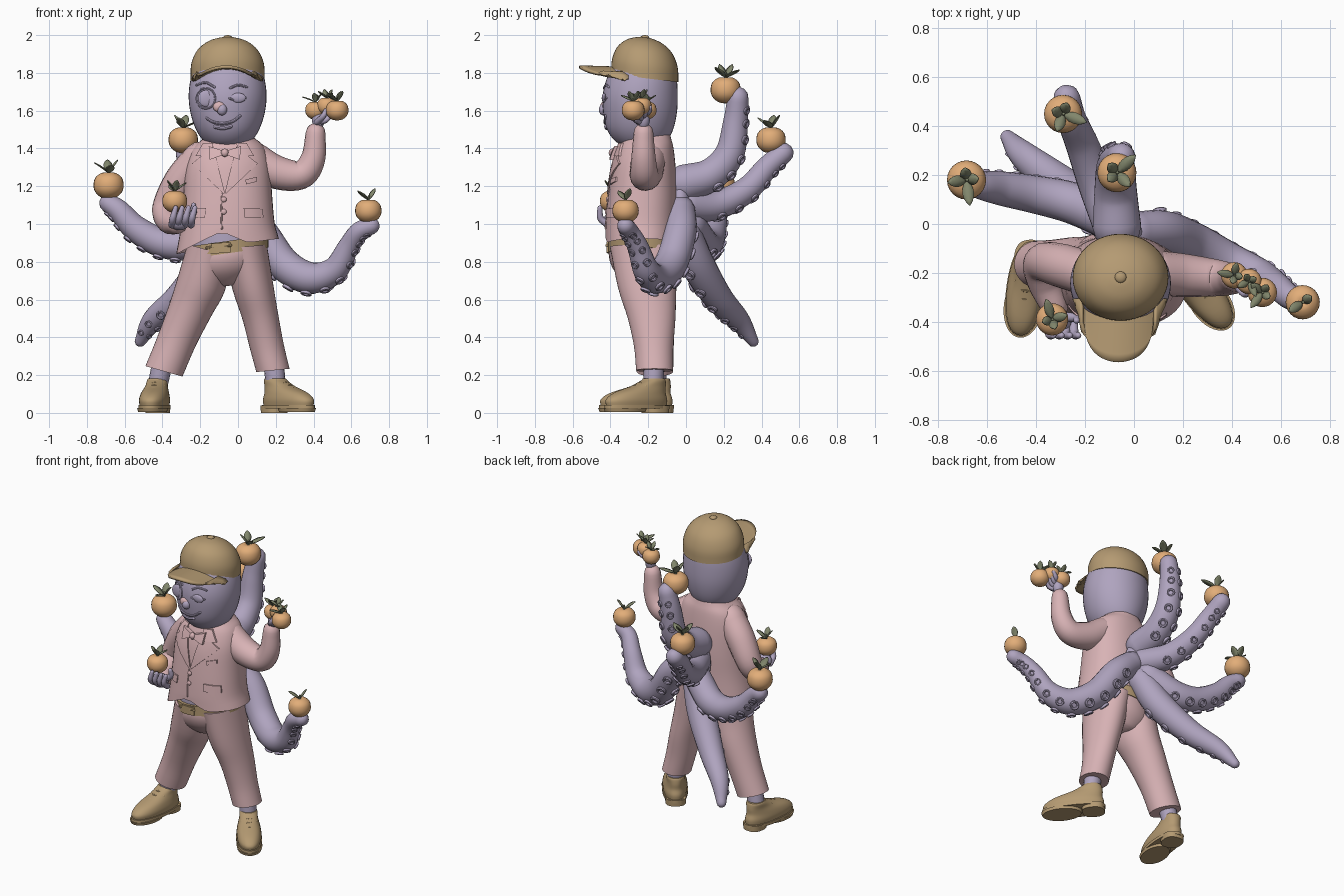
import bpy, bmesh, math
from math import sin, cos, pi
from mathutils import Vector as V, Matrix
from mathutils.bvhtree import BVHTree

cube = bpy.data.objects.get("Cube")
if cube:
    bpy.data.objects.remove(cube)


def material(name, rgb):
    m = bpy.data.materials.new(name)
    m.use_nodes = True
    m.diffuse_color = (*rgb, 1)
    m.node_tree.nodes["Principled BSDF"].inputs["Base Color"].default_value = (*rgb, 1)
    return m


SKIN = material("lilac skin", (.43, .37, .52))
PINK = material("pink cloth", (.69, .45, .465))
TAN = material("tan leather", (.46, .325, .17))
ORANGE = material("orange peel", (.76, .42, .19))
GREEN = material("leaf green", (.22, .24, .15))
made = []


# ---------- helpers ----------
def finish(name, bm, mat):
    bmesh.ops.recalc_face_normals(bm, faces=bm.faces)
    me = bpy.data.meshes.new(name)
    bm.to_mesh(me)
    bm.free()
    me.materials.append(mat)
    ob = bpy.data.objects.new(name, me)
    bpy.context.collection.objects.link(ob)
    made.append(ob)
    return ob


def add_rings(bm, rings, caps=(True, True), closed=True):
    rows = [[bm.verts.new(p) for p in r] for r in rings]
    n = len(rows[0])
    for a, b in zip(rows, rows[1:]):
        for i in range(n if closed else n - 1):
            j = (i + 1) % n
            bm.faces.new((a[i], a[j], b[j], b[i]))
    for row, cap in zip((rows[0], rows[-1]), caps):
        if cap and closed:
            bm.faces.new(row)


def spline(pts, steps):
    """Catmull-Rom through the points"""
    p = [V(q) for q in pts]
    p = [p[0] * 2 - p[1]] + p + [p[-1] * 2 - p[-2]]
    out = []
    for a, b, c, d in zip(p, p[1:], p[2:], p[3:]):
        for k in range(steps):
            t = k / steps
            out.append(.5 * (2 * b + (c - a) * t + (2 * a - 5 * b + 4 * c - d) * t * t
                             + (3 * b - a - 3 * c + d) * t ** 3))
    return out + [p[-2]]


def loft(name, rings, mat, steps=4, n=40, e=1.0, tilt=(0, 0), caps=(True, True)):
    """Horizontal oval sections: cx, cy, z, rx, ry"""
    rows = []
    mids = spline([r[:3] for r in rings], steps)
    sizes = spline([(r[3], r[4], 0) for r in rings], steps)
    for mid, size in zip(mids, sizes):
        row = []
        for i in range(n):
            c, s = cos(2 * pi * i / n), sin(2 * pi * i / n)
            x = max(size.x, .003) * math.copysign(abs(c) ** e, c)
            y = max(size.y, .003) * math.copysign(abs(s) ** e, s)
            row.append(mid + V((x, y, tilt[0] * x + tilt[1] * y)))
        rows.append(row)
    bm = bmesh.new()
    add_rings(bm, rows, caps)
    return finish(name, bm, mat)


def tube(name, pts, radii, mat, steps=6, n=16):
    """Round-ended tapering tube; returns its samples"""
    path = spline(pts, steps)
    rad = [q.x for q in spline([(r, 0, 0) for r in radii], steps)]
    tan = [(path[min(i + 1, len(path) - 1)] - path[max(i - 1, 0)]).normalized()
           for i in range(len(path))]
    sec = [(path[0] - tan[0] * rad[0] * sin(a), tan[0], rad[0] * cos(a)) for a in (1.45, 1, .5)]
    sec += list(zip(path, tan, rad))
    sec += [(path[-1] + tan[-1] * rad[-1] * sin(a), tan[-1], rad[-1] * cos(a)) for a in (.5, 1, 1.45)]
    side, prev, rows = tan[0].orthogonal().normalized(), tan[0], []
    for p, t, r in sec:
        side = prev.rotation_difference(t) @ side
        prev, up = t, t.cross(side)
        rows.append([p + r * (side * cos(2 * pi * i / n) + up * sin(2 * pi * i / n)) for i in range(n)])
    bm = bmesh.new()
    add_rings(bm, rows)
    finish(name, bm, mat)
    return list(zip(path, tan, rad))


def ball(name, c, s, mat, seg=24):
    bm = bmesh.new()
    bmesh.ops.create_uvsphere(bm, u_segments=seg, v_segments=seg // 2, radius=1,
                              matrix=Matrix.Translation(c) @ Matrix.Diagonal((*s, 1)))
    return finish(name, bm, mat)


def projector(ob):
    me = ob.data
    tree = BVHTree.FromPolygons([v.co for v in me.vertices], [p.vertices for p in me.polygons])

    def on(x, z, lift=0.0):
        hit = tree.ray_cast(V((x, -2, z)), V((0, 1, 0)))[0]
        return V((x, (hit.y if hit else -.2) - lift, z))
    return on


def plate(name, left, right, on, mat, thick=.009, cols=5):
    """Thin panel laid on a surface between two edge lines"""
    bm = bmesh.new()
    ls, rs = (spline([(x, 0, z) for x, z in e], 4) for e in (left, right))
    rows = []
    for a, b in zip(ls, rs):
        mids = [a.lerp(b, k / cols) for k in range(cols + 1)]
        rows.append([on(m.x, m.z, thick) for m in mids] + [on(m.x, m.z, -.01) for m in reversed(mids)])
    add_rings(bm, rows)
    return finish(name, bm, mat)


# ---------- head and cap ----------
HX = -.055
head = loft("head", [(HX, -.22, 1.39, .05, .05), (HX, -.235, 1.427, .115, .125), (HX, -.243, 1.495, .165, .173),
                     (HX, -.243, 1.59, .197, .195), (HX, -.242, 1.69, .206, .198), (HX, -.232, 1.79, .19, .18),
                     (HX, -.22, 1.88, .15, .14), (HX, -.22, 1.94, .06, .06)], SKIN)
face = projector(head)
loft("cap_crown", [(HX, -.218, 1.772, .196, .178), (HX, -.218, 1.85, .192, .174), (HX, -.218, 1.92, .16, .146),
                   (HX, -.218, 1.965, .105, .096), (HX, -.218, 1.985, .045, .04), (HX, -.218, 1.988, .005, .005)],
     TAN, tilt=(0, -.12))
ball("cap_button", (HX, -.218, 1.987), (.024, .024, .013), TAN, 16)
bm = bmesh.new()
rows = []
for v in range(9):
    f = v / 8
    row = []
    for i in range(25):
        a = pi * i / 24
        dx, dy = .183 * cos(a) * (1 - .22 * f), -.26 * f * sin(a) ** .5
        row.append(V((HX - .008 * f + dx, -.305 + dy, 1.832 - .062 * (dx / .17) ** 2 + .008 * f)))
    rows.append(row)
add_rings(bm, rows, closed=False)
brim = finish("cap_brim", bm, TAN)
brim.modifiers.new("thickness", "SOLIDIFY").thickness = .016


# ---------- face ----------
def line(name, pts, r, on, mat, lift=0.0):
    tube(name, [on(x, z, lift) for x, z in pts], [r] * len(pts), mat, 4, 8)


ball("right_eye", face(-.17, 1.665), (.042, .012, .044), SKIN)
circle = [(-.17 + .05 * cos(a * pi / 6), 1.665 + .054 * sin(a * pi / 6)) for a in range(13)]
line("right_eye_rim", circle, .005, face, SKIN)
line("right_brow", [(-.22, 1.735), (-.17, 1.748), (-.125, 1.725)], .007, face, SKIN)
line("left_brow", [(-.04, 1.72), (.0, 1.735), (.045, 1.725)], .007, face, SKIN)
ball("left_eyelid", face(.0, 1.668), (.042, .012, .026), SKIN)
line("left_wink", [(-.045, 1.665), (.0, 1.652), (.04, 1.667)], .006, face, SKIN)
ball("nose", face(-.085, 1.605), (.027, .024, .03), SKIN)
ball("nose_blush", face(-.1, 1.62), (.032, .019, .028), PINK)
line("smile", [(-.165, 1.56), (-.13, 1.54), (-.08, 1.533), (-.03, 1.543), (.01, 1.572)], .008, face, SKIN)
line("lower_lip", [(-.12, 1.515), (-.08, 1.508), (-.04, 1.517)], .011, face, SKIN)

# ---------- jacket ----------
jacket = loft("jacket", [(HX, -.237, .885, .272, .19), (HX, -.236, 1.0, .248, .189), (HX, -.229, 1.15, .235, .183),
                         (HX, -.223, 1.3, .224, .168), (HX, -.213, 1.4, .192, .147), (HX, -.208, 1.45, .14, .13),
                         (HX, -.207, 1.478, .115, .122)], PINK, e=.88, tilt=(.05, 0), caps=(False, True))
for vert in jacket.data.vertices:          # lopsided hem with a front notch
    x, y, z = vert.co
    if z < .99:
        w = (.99 - z) / .105
        vert.co.z += w * .1 * (x - HX)
        if y < -.26:
            vert.co.z += w * .078 * max(0, 1 - abs(x + .085) / (.24 if x < -.085 else .14))
chest = projector(jacket)
for s, side in ((1, "left"), (-1, "right")):
    def fx(*pts):
        return [(-.07 + s * x, z) for x, z in pts]
    plate(side + "_lapel", fx((.06, 1.41), (0, 1.165)), fx((.175, 1.32), (.006, 1.16)), chest, PINK)
    plate(side + "_collar", fx((.06, 1.43), (.08, 1.36)), fx((.115, 1.43), (.155, 1.36)), chest, PINK, .012)
    plate(side + "_pocket_flap", fx((.1, 1.085), (.105, 1.035)), fx((.2, 1.08), (.205, 1.035)), chest, PINK)
    plate(side + "_bow_wing", fx((.008, 1.388), (.008, 1.366)), fx((.085, 1.412), (.08, 1.34)), chest, PINK, .028)
ball("bow_knot", chest(-.07, 1.377, .024), (.02, .018, .022), PINK, 16)
plate("breast_pocket", [(.04, 1.235), (.042, 1.21)], [(.1, 1.25), (.102, 1.225)], chest, PINK)
line("jacket_opening", [(-.083, 1.16), (-.088, 1.06), (-.085, .975)], .005, chest, PINK)
for z in (1.13, 1.065):
    ball("jacket_button", chest(-.075, z, .002), (.015, .008, .015), PINK, 12)

# ---------- waist, belt and trousers ----------
loft("shirt_waist", [(HX, -.22, .87, .2, .175), (HX, -.22, 1.0, .2, .172)], SKIN)
loft("trouser_hips", [(HX, -.222, .9, .205, .181), (HX, -.222, .82, .211, .185), (HX, -.215, .75, .19, .163),
                      (HX, -.205, .69, .11, .11), (HX, -.2, .672, .04, .07)], PINK, tilt=(.12, 0))
belt = loft("belt", [(HX, -.222, .845, .216, .19), (HX, -.222, .91, .216, .19)], TAN, steps=1, tilt=(.14, 0))
waist = projector(belt)
plate("buckle", [(-.165, .913), (-.165, .84)], [(-.04, .922), (-.04, .85)], waist, TAN)
line("buckle_pin", [(-.165, .873), (-.04, .887)], .008, waist, TAN, .008)
legs = {"right": [(-.15, -.22, .86, .118, .18), (-.195, -.205, .68, .125, .154), (-.25, -.185, .55, .112, .131),
                  (-.325, -.17, .38, .1, .106), (-.392, -.165, .22, .098, .097)],
        "left": [(.035, -.22, .88, .118, .183), (.08, -.205, .66, .108, .154), (.12, -.182, .5, .095, .126),
                 (.153, -.171, .35, .09, .104), (.185, -.166, .225, .088, .098)]}
for side, rings in legs.items():
    loft(side + "_trouser_leg", rings, PINK, tilt=(-.28 if side == "right" else .1, 0))

# ---------- shoes ----------
for side, (x, y, turn) in {"left": (.267, -.262, 37), "right": (-.442, -.262, -8)}.items():
    place = Matrix.Translation((x, y, 0)) @ Matrix.Rotation(math.radians(turn), 4, "Z")
    parts = [loft(side + "_shoe_upper", [(0, 0, .035, .073, .19), (0, 0, .07, .077, .192), (0, .02, .105, .07, .162),
                                         (0, .075, .14, .058, .108), (0, .11, .17, .055, .07),
                                         (0, .115, .182, .05, .06)], TAN, e=.9),
             loft(side + "_shoe_sole", [(0, -.075, .006, .076, .122), (0, -.075, .025, .08, .13)], TAN, 1),
             loft(side + "_shoe_welt", [(0, 0, .022, .08, .2), (0, 0, .042, .08, .2)], TAN, 1, e=.9),
             loft(side + "_shoe_heel", [(0, .125, 0, .064, .07), (0, .125, .04, .066, .072)], TAN, 1, e=.8)]
    for k in range(4):
        yy, zz = -.08 + .035 * k, .11 + .014 * k
        tube(side + "_shoe_lace", [(-.045, yy, zz - .012), (0, yy, zz + .006), (.045, yy, zz - .012)],
             [.008] * 3, TAN, 3, 8)
        parts.append(made[-1])
    for ob in parts:
        ob.data.transform(place)
    ankle = legs[side][-1]
    tube(side + "_ankle", [place @ V((0, .11, .14)), V((ankle[0], ankle[1], .3))], [.052, .056], SKIN)

# ---------- arms and hands ----------
tube("right_sleeve", [(-.2, -.2, 1.345), (-.3, -.17, 1.23), (-.375, -.16, 1.09), (-.365, -.24, 1.02), (-.325, -.34, 1.0)],
     [.092, .09, .078, .07, .055], PINK)
tube("left_sleeve", [(.08, -.2, 1.345), (.2, -.21, 1.275), (.333, -.22, 1.26), (.397, -.225, 1.345), (.411, -.225, 1.483)],
     [.092, .089, .076, .065, .052], PINK)
ball("right_palm", (-.31, -.395, 1.012), (.055, .047, .045), SKIN)
ball("left_palm", (.425, -.225, 1.555), (.034, .034, .055), SKIN)
for k in range(4):
    x = -.35 + .034 * k
    tube("right_finger", [(x, -.41, .995), (x + .005, -.452, 1.03), (x + .02, -.456, 1.085)], [.019, .018, .013],
         SKIN, 4, 10)
    z = 1.56 + .014 * k
    tube("left_finger", [(.43, -.235, z - .02), (.465, -.26 + .02 * k, z - .01), (.49, -.25 + .02 * k, z + .015)],
         [.017, .015, .011], SKIN, 4, 10)
tube("right_thumb", [(-.27, -.38, 1.03), (-.235, -.385, 1.06), (-.235, -.395, 1.1)], [.02, .018, .013], SKIN, 4, 10)
tube("left_thumb", [(.42, -.25, 1.54), (.45, -.285, 1.57), (.465, -.285, 1.6)], [.017, .015, .012], SKIN, 4, 10)

# ---------- tentacles with two rows of suckers: path, radii, inner curl point ----------
tentacles = {
    "left": ([(.0, -.03, 1.07), (.12, -.03, .96), (.24, -.08, .79), (.38, -.155, .715), (.51, -.21, .755),
              (.585, -.255, .88), (.64, -.3, .96), (.705, -.32, .99)],
             [.08, .085, .088, .084, .07, .056, .05, .045], (.35, -.25, 1.1)),
    "right": ([(-.1, .02, 1.0), (-.25, .085, .9), (-.4, .12, .9), (-.54, .145, .975), (-.63, .16, 1.07),
               (-.685, .18, 1.11)], [.085, .085, .078, .07, .058, .05], (-.5, 0, 1.4)),
    "lower": ([(-.07, -.01, .97), (-.16, .06, .79), (-.31, .17, .61), (-.45, .28, .49), (-.517, .355, .38)],
              [.085, .09, .077, .058, .03], (-.3, .4, .9)),
    "back": ([(-.08, .0, 1.1), (-.15, .16, 1.1), (-.21, .32, 1.18), (-.255, .43, 1.3), (-.275, .515, 1.375)],
             [.09, .078, .068, .06, .055], (-.2, .1, 1.6)),
    "upper": ([(-.07, -.01, 1.215), (-.075, .13, 1.26), (-.075, .23, 1.37), (-.07, .262, 1.54), (-.05, .275, 1.67)],
              [.1, .088, .079, .066, .056], (-.07, 0, 1.6))}
for name, (pts, radii, focus) in tentacles.items():
    samples = tube(name + "_tentacle", pts, radii, SKIN, 8, 20)
    bm = bmesh.new()
    for p, t, r in samples[8:-3:4]:
        under = p - V(focus)
        under = (under - t * under.dot(t)).normalized()
        for s in (-.55, .55):
            d = Matrix.Rotation(s, 3, t) @ under
            w, q = d.cross(t), r * .37
            add_rings(bm, [[p + d * (r + h * q) + (t * cos(a * pi / 6) + w * sin(a * pi / 6)) * q * k
                            for a in range(12)]
                           for k, h in ((.9, -.3), (1, .25), (.8, .4), (.55, .3), (.45, .05))])
    finish(name + "_suckers", bm, SKIN)
ball("tentacle_root", (-.06, -.03, 1.08), (.1, .06, .17), SKIN)


# ---------- oranges ----------
def fruit(c, r, turn, leaves=4):
    c = V(c)
    loft("orange", [(c.x, c.y, c.z + r * h, r * k, r * k) for k, h in
                    ((.05, -.9), (.5, -.8), (.88, -.45), (1, 0), (.88, .5), (.5, .8), (.2, .82), (.04, .74))],
         ORANGE, 3, 24)
    top = c + V((0, 0, r * .75))
    tube("orange_stem", [top, top + V((.003, 0, r * .35))], [r * .1, r * .08], GREEN, 2, 8)
    bm = bmesh.new()
    for k in range(leaves):
        a = turn + k * 2 * pi / leaves
        out, w = V((cos(a), sin(a), 0)), V((-sin(a), cos(a), 0))
        lean = .6 + .35 * (k % 3)
        rows = []
        for i in range(7):
            f = i / 6
            mid = top + (out * f * lean + V((0, 0, .1 + (1.3 - .5 * lean) * f - .15 * f * f))) * r
            half = w * r * (.03 + .27 * sin(pi * f) ** .8)
            rows.append([mid - half, mid - out * r * .08 * sin(pi * f), mid + half])
        add_rings(bm, rows, closed=False)
    finish("orange_leaves", bm, GREEN).modifiers.new("thickness", "SOLIDIFY").thickness = .005


for i, (c, r) in enumerate((((.69, -.32, 1.07), .07), ((-.685, .18, 1.205), .08), ((-.29, .45, 1.445), .078),
                            ((-.07, .21, 1.71), .08), ((-.335, -.39, 1.12), .066), ((.41, -.21, 1.602), .054),
                            ((.525, -.28, 1.602), .06), ((.47, -.235, 1.625), .052))):
    fruit(c, r, .6 + i * 1.1, 2 if i == 0 else 4)

bpy.ops.object.select_all(action="DESELECT")
for ob in made:
    ob.select_set(True)
bpy.context.view_layer.objects.active = made[0]
bpy.ops.object.shade_smooth_by_angle(angle=math.radians(40))
